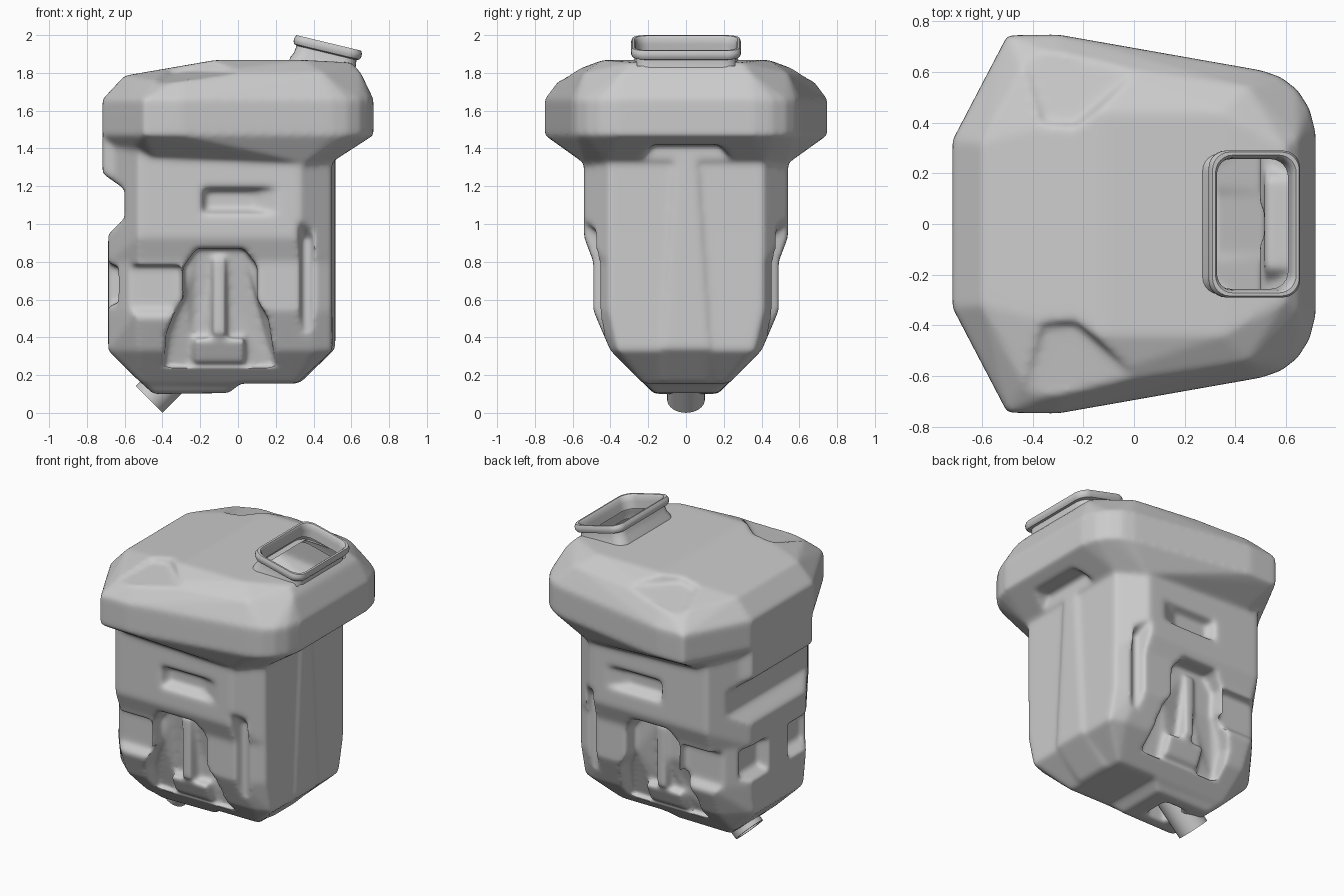
import bpy, bmesh, math
from mathutils import Matrix, Vector

if "Cube" in bpy.data.objects:
    bpy.data.objects.remove(bpy.data.objects["Cube"])


def finish(name, bm):
    bmesh.ops.recalc_face_normals(bm, faces=bm.faces)
    me = bpy.data.meshes.new(name)
    bm.to_mesh(me)
    bm.free()
    ob = bpy.data.objects.new(name, me)
    bpy.context.collection.objects.link(ob)
    return ob


def flip(pts):
    return [(x, -y, z) for x, y, z in pts]


def add_hull(bm, pts):
    vs = [bm.verts.new(p) for p in pts]
    bmesh.ops.convex_hull(bm, input=vs)
    for v in vs:
        if v.is_valid and not v.link_faces:
            bm.verts.remove(v)


def hull(name, pts, pair=False):
    """One hull spanning the middle, or a mirrored pair of hulls."""
    bm = bmesh.new()
    if pair:
        add_hull(bm, pts)
        add_hull(bm, flip(pts))
    else:
        add_hull(bm, pts + flip(pts))
    return finish(name, bm)


def box(x0, x1, y0, y1, z0, z1):
    return [(x, y, z) for x in (x0, x1) for y in (y0, y1) for z in (z0, z1)]


def panel(y, x0, x1, z0, z1):
    return [(x, y, z) for x in (x0, x1) for z in (z0, z1)]


def level(outline, z):
    return [(x, y, z) for x, y in outline]


# Wide head
band = [(-.717, .33), (-.5, .745), (-.3, .748), (.5, .607), (.58, .58), (.645, .53),
        (.693, .455), (.717, .36)]
head = level(band, 1.47) + level(band, 1.66) + [
    (-.6, .32, 1.785), (-.44, .62, 1.76), (-.28, .65, 1.79), (.45, .54, 1.80), (.65, .34, 1.80),
    (-.12, .44, 1.868), (.35, .44, 1.868), (.6, .3, 1.855),
    (-.6, .3, 1.33), (-.45, .54, 1.35), (.35, .54, 1.32), (.5, .42, 1.33)]
tank = hull("tank", head)

# Body parts joined to the head
upper = [(-.687, .29), (-.53, .54), (.33, .54), (.497, .41)]
lower = [(-.687, .29), (-.53, .49), (.35, .49), (.497, .41)]
foot = [(-.687, .26), (-.53, .4), (.4, .4), (.5, .36)]
adds = [
    hull("body_upper", level(upper, 1.4) + level(upper, .93) + level(lower, .8)),
    hull("body_lower", level(lower, .95) + level(lower, .54) + level(foot, .33)
         + [(-.51, .225, .155), (.31, .225, .155)]),
    hull("back_block", [(-.717, .32, 1.5), (-.717, .32, 1.26), (-.58, .32, 1.16),
                        (-.4, .48, 1.16), (-.4, .48, 1.5)]),
    hull("bottom_boss", [(-.45, .17, .1), (-.05, .17, .105), (-.51, .225, .16), (.02, .22, .16),
                         (-.4, .2, .25), (-.05, .2, .25)]),
]

# Recesses
arch = [(-.39, .24), (-.38, .42), (-.34, .52), (-.28, .62), (-.29, .77), (-.22, .87),
        (.03, .87), (.1, .78), (.1, .6), (.16, .5), (.2, .24)]
bm = bmesh.new()
for s in (1, -1):
    inner = [bm.verts.new((x, s * (.27 + .12 * min(1, (z - .24) / .26)), z)) for x, z in arch]
    outer = [bm.verts.new((x, s * .75, z)) for x, z in arch]
    bm.faces.new(inner)
    bm.faces.new(outer)
    n = len(arch)
    for i in range(n):
        j = (i + 1) % n
        bm.faces.new((inner[i], inner[j], outer[j], outer[i]))
arch_cut = finish("arch_cut", bm)

cuts = [
    arch_cut,
    hull("back_groove", [(-.85, .8, 1.36), (-.6, .8, 1.185), (-.6, .8, 1.03), (-.85, .8, .79)]),
    hull("back_pockets", [(-.605, .12, .6), (-.605, .33, .6), (-.605, .12, .76), (-.605, .33, .76)]
         + panel(.09, -.8, -.75, .53, .82) + panel(.39, -.8, -.75, .53, .82), True),
    hull("grip_recess", panel(.475, -.17, .08, 1.08, 1.17) + panel(.6, -.22, .34, 1.02, 1.22), True),
    hull("shelf_recess", panel(.43, -.6, -.3, .56, .78) + panel(.65, -.62, -.28, .32, .79), True),
    hull("side_channel", panel(.43, .34, .39, .42, .93) + panel(.62, .3, .42, .33, 1.08), True),
    hull("top_scoop", [(-.36, .40, 1.795), (-.23, .395, 1.81), (-.45, .69, 1.735), (.03, .62, 1.80),
                       (-.38, .35, 2), (-.22, .34, 2), (-.48, .7, 2), (.05, .64, 2)], True),
    hull("front_notch", [(.515, .18, 1.42), (.8, .18, 1.42), (.515, .27, 1.3), (.8, .27, 1.3)]),
    hull("outlet_pocket", box(-.32, -.17, 0, .09, 0, .22)),
]

# Raised details added after cutting
ribs = [
    hull("end_rib", [(.515, .05, 1.42), (.45, .07, 1.42), (.515, .12, .34), (.45, .15, .34),
                     (.33, .12, .16), (.3, .14, .16)]),
    hull("arch_rib", panel(.3, -.15, -.05, .35, .84) + panel(.41, -.13, -.07, .42, .82), True),
    hull("arch_block", panel(.25, -.25, .05, .24, .41)
         + [(-.23, .39, .39), (.03, .39, .39), (-.23, .335, .27), (.03, .335, .27)], True),
]

for parts, op in ((adds, 'UNION'), (cuts, 'DIFFERENCE'), (ribs, 'UNION')):
    for p in parts:
        m = tank.modifiers.new(p.name, 'BOOLEAN')
        m.operation, m.object, m.solver = op, p, 'EXACT'
        p.hide_render = True

# Soft moulded skin
m = tank.modifiers.new("skin", 'REMESH')
m.mode, m.voxel_size = 'VOXEL', .014
m = tank.modifiers.new("soften", 'SMOOTH')
m.factor, m.iterations = .5, 12
dg = bpy.context.evaluated_depsgraph_get()
me = bpy.data.meshes.new_from_object(tank.evaluated_get(dg))
tank.modifiers.clear()
tank.data = me
for p in adds + cuts + ribs:
    bpy.data.objects.remove(p)

# Filler opening in the top of the shell
bm = bmesh.new()
bm.from_mesh(me)
hole = [f for f in bm.faces if f.calc_center_median().z > 1.7
        and abs(f.calc_center_median().x - .463) < .155 and abs(f.calc_center_median().y) < .26]
bmesh.ops.delete(bm, geom=hole, context='FACES')
bm.to_mesh(me)
bm.free()


def loft(name, rings, mat):
    """Skin between closed rings of points."""
    bm = bmesh.new()
    rows = [[bm.verts.new(mat @ Vector(p)) for p in r] for r in rings]
    n = len(rows[0])
    for a, b in zip(rows, rows[1:]):
        for i in range(n):
            j = (i + 1) % n
            bm.faces.new((a[i], a[j], b[j], b[i]))
    return finish(name, bm)


def rounded(hx, hy, z, r=.07, k=6):
    pts = []
    for q, (sx, sy) in enumerate(((1, 1), (-1, 1), (-1, -1), (1, -1))):
        for i in range(k + 1):
            a = (q + i / k) * math.pi / 2
            pts.append((sx * (hx - r) + r * math.cos(a), sy * (hy - r) + r * math.sin(a), z))
    return pts


# Tilted filler neck with rolled rim
neck_profile = [(.187, .285, -.145), (.18, .278, -.105), (.168, .268, -.08), (.163, .264, -.04),
                (.178, .284, -.034), (.184, .29, -.02), (.184, .29, -.002), (.176, .284, .014),
                (.164, .272, .014), (.156, .264, .004), (.153, .26, -.03), (.152, .256, -.075)]
neck = loft("filler_neck", [rounded(*p) for p in neck_profile],
            Matrix.Translation((.478, 0, 1.945)) @ Matrix.Rotation(math.radians(13.5), 4, 'Y'))

# Angled drain spout
spout_profile = [(.1, .25), (.1, 0), (.08, 0), (.08, .25)]
spout = loft("drain_spout",
             [[(r * math.cos(i * math.pi / 16), r * math.sin(i * math.pi / 16), h) for i in range(32)]
              for r, h in spout_profile],
             Matrix.Translation((-.47, 0, .071)) @ Matrix.Rotation(math.radians(45), 4, 'Y'))

for ob in (tank, neck, spout):
    bpy.ops.object.select_all(action='DESELECT')
    ob.select_set(True)
    bpy.context.view_layer.objects.active = ob
    bpy.ops.object.shade_smooth_by_angle(angle=math.radians(40))
